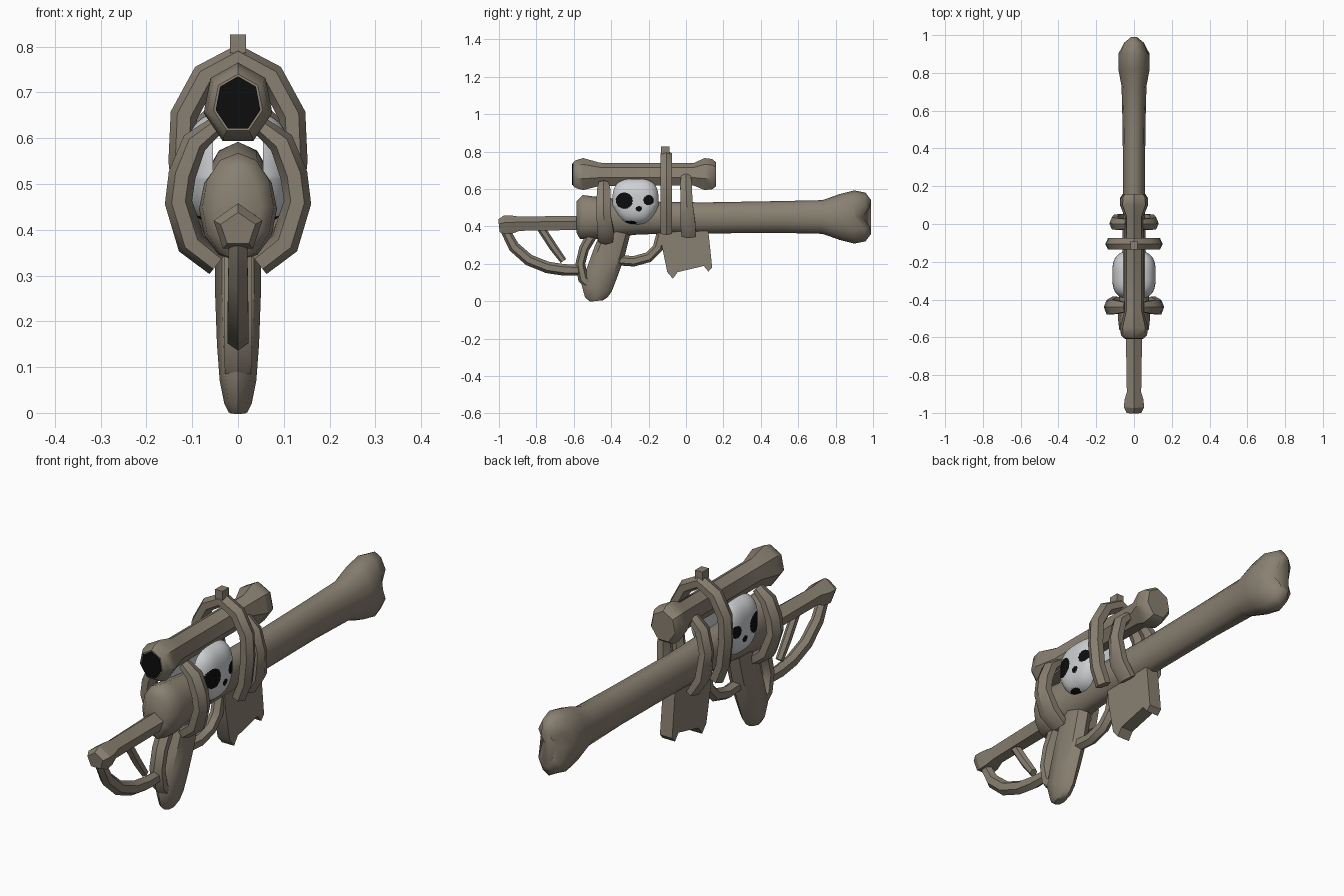
import bpy, bmesh, math
from mathutils import Vector

if "Cube" in bpy.data.objects:
    bpy.data.objects.remove(bpy.data.objects["Cube"])


def material(name, color):
    m = bpy.data.materials.new(name)
    m.use_nodes = True
    m.diffuse_color = (*color, 1)
    m.node_tree.nodes["Principled BSDF"].inputs["Base Color"].default_value = (*color, 1)
    return m


BONE = material("aged bone", (0.25, 0.215, 0.165))
PALE = material("pale skull", (0.62, 0.63, 0.65))
BLACK = material("black", (0.004, 0.004, 0.004))


def finish(name, bm, mats, mirror=False, angle=40):
    bmesh.ops.recalc_face_normals(bm, faces=bm.faces)
    mesh = bpy.data.meshes.new(name)
    bm.to_mesh(mesh)
    bm.free()
    ob = bpy.data.objects.new(name, mesh)
    bpy.context.collection.objects.link(ob)
    for m in mats:
        mesh.materials.append(m)
    if mirror:
        ob.modifiers.new("Mirror", 'MIRROR').use_mirror_merge = False
    bpy.ops.object.select_all(action='DESELECT')
    ob.select_set(True)
    bpy.context.view_layer.objects.active = ob
    bpy.ops.object.shade_smooth_by_angle(angle=math.radians(angle))
    return ob


def loft(stations, sides, side_axis):
    """Tube through (centre, half width on side_axis, half depth) stations."""
    bm = bmesh.new()
    u = Vector(side_axis)
    pts = [Vector(s[0]) for s in stations]
    rings = []
    for i, (c, a, b) in enumerate(stations):
        t = (pts[min(i + 1, len(pts) - 1)] - pts[max(i - 1, 0)]).normalized()
        v = u.cross(t).normalized()
        angles = [math.tau * k / sides for k in range(sides)]
        rings.append([bm.verts.new(pts[i] + u * a * math.sin(g) + v * b * math.cos(g))
                      for g in angles])
    for r, q in zip(rings, rings[1:]):
        for k in range(sides):
            n = (k + 1) % sides
            bm.faces.new((r[k], r[n], q[n], q[k]))
    bm.faces.new(rings[0])
    bm.faces.new(rings[-1])
    return bm


def tube(name, path, sides=6, mat=BONE, angle=40):
    """Part lying in the centre plane; path rows are y, z, half width, half depth."""
    bm = loft([((0, y, z), a, b) for y, z, a, b in path], sides, (1, 0, 0))
    return finish(name, bm, [mat], angle=angle)


def rib(name, path, mirror=True):
    """Curved rib around the body; path rows are x, y, z, half width in y, half depth."""
    bm = loft([((x, y, z), a, b) for x, y, z, a, b in path], 6, (0, 1, 0))
    return finish(name, bm, [BONE], mirror)


# Main long bone with a notched double knuckle at the back
body = loft([((0, y, z), a, b) for y, z, a, b in [
    (-0.585, 0.45, 0.05, 0.085), (-0.56, 0.45, 0.078, 0.118), (-0.5, 0.445, 0.085, 0.115),
    (-0.4, 0.445, 0.08, 0.105), (-0.25, 0.445, 0.064, 0.088), (0.1, 0.445, 0.058, 0.083),
    (0.5, 0.45, 0.06, 0.085), (0.73, 0.45, 0.066, 0.09), (0.82, 0.45, 0.083, 0.122),
    (0.9, 0.45, 0.083, 0.142), (0.96, 0.45, 0.06, 0.13), (0.99, 0.45, 0.03, 0.09)]],
    12, (1, 0, 0))
for v in body.verts:
    if v.co.y > 0.94:
        v.co.y -= 0.045 * (1 - min(1, abs(v.co.z - 0.45) / 0.06))
finish("main_bone", body, [BONE], angle=55)

# Upper sighting bone and its dark opening
tube("scope_bone", [(-0.605, 0.675, 0.055, 0.065), (-0.59, 0.675, 0.07, 0.078),
                    (-0.55, 0.675, 0.077, 0.09), (-0.46, 0.675, 0.052, 0.065),
                    (0.04, 0.675, 0.05, 0.063), (0.1, 0.675, 0.077, 0.09),
                    (0.14, 0.675, 0.075, 0.085), (0.16, 0.675, 0.06, 0.068)], 7)
tube("scope_opening", [(-0.609, 0.675, 0.05, 0.06), (-0.602, 0.675, 0.05, 0.06)], 7, BLACK)

# Front rod with a faceted tip
tube("front_rod", [(-1.0, 0.4, 0.04, 0.038), (-0.97, 0.403, 0.056, 0.055),
                   (-0.93, 0.405, 0.053, 0.053), (-0.89, 0.41, 0.04, 0.042),
                   (-0.54, 0.415, 0.046, 0.042)], 5, angle=25)

# Curved lower bones in the centre plane
tube("front_arc", [(-0.965, 0.375, 0.023, 0.025), (-0.92, 0.29, 0.025, 0.03),
                   (-0.84, 0.22, 0.026, 0.031), (-0.74, 0.18, 0.026, 0.031),
                   (-0.65, 0.167, 0.026, 0.031), (-0.56, 0.165, 0.022, 0.028)])
tube("arc_strut", [(-0.775, 0.39, 0.018, 0.022), (-0.71, 0.29, 0.018, 0.022),
                   (-0.655, 0.215, 0.016, 0.018)])
tube("grip", [(-0.37, 0.38, 0.05, 0.075), (-0.41, 0.26, 0.05, 0.085),
              (-0.45, 0.15, 0.046, 0.085), (-0.478, 0.07, 0.04, 0.083),
              (-0.48, 0.02, 0.03, 0.06), (-0.478, 0.001, 0.02, 0.035)], 8)
tube("grip_loop", [(-0.5, 0.36, 0.035, 0.03), (-0.545, 0.28, 0.035, 0.027),
                   (-0.565, 0.2, 0.035, 0.026), (-0.55, 0.12, 0.035, 0.028),
                   (-0.5, 0.07, 0.03, 0.03)])
tube("trigger_guard", [(-0.37, 0.22, 0.026, 0.028), (-0.28, 0.213, 0.026, 0.028),
                       (-0.2, 0.235, 0.026, 0.028), (-0.15, 0.285, 0.026, 0.028),
                       (-0.125, 0.38, 0.026, 0.028)])

# Ribs that bind the bones together
rib("front_rib", [(0.045, -0.44, 0.63, 0.03, 0.02), (0.095, -0.44, 0.59, 0.042, 0.028),
                  (0.122, -0.44, 0.52, 0.044, 0.03), (0.13, -0.44, 0.46, 0.044, 0.03),
                  (0.102, -0.43, 0.37, 0.052, 0.032), (0.045, -0.43, 0.325, 0.045, 0.028)])
half = [(0.072, 0.735), (0.118, 0.65), (0.122, 0.55), (0.11, 0.44), (0.08, 0.365)]
arch = [(-x, z) for x, z in reversed(half)] + [(0, 0.775)] + half
rib("middle_rib", [(x, -0.105, z, 0.036, 0.03) for x, z in arch], mirror=False)
rib("rear_rib", [(0.035, 0.0, 0.665, 0.03, 0.022), (0.08, 0.0, 0.62, 0.036, 0.028),
                 (0.103, 0.003, 0.53, 0.037, 0.028), (0.092, 0.01, 0.42, 0.046, 0.03),
                 (0.05, 0.015, 0.35, 0.045, 0.026)])

# Small sight nub on the middle rib
nub = bmesh.new()
bmesh.ops.create_cube(nub, size=1)
for v in nub.verts:
    v.co = (v.co.x * 0.036, v.co.y * 0.045 - 0.112, v.co.z * 0.04 + 0.806)
finish("sight_nub", nub, [BONE])

# Shoulder-blade shaped magazine plate
outline = [(-0.14, 0.4), (-0.13, 0.3), (-0.1, 0.155), (-0.07, 0.12), (-0.045, 0.155),
           (0.095, 0.188), (0.12, 0.158), (0.14, 0.18), (0.12, 0.37), (0.08, 0.4)]
mag = bmesh.new()
face = mag.faces.new([mag.verts.new((-0.03, y, z)) for y, z in outline])
ext = bmesh.ops.extrude_face_region(mag, geom=[face])
for v in ext["geom"]:
    if isinstance(v, bmesh.types.BMVert):
        v.co.x = 0.03
finish("magazine", mag, [BONE])

# Skull plates on both sides, with dark sockets chosen by position
CENTRE = Vector((0, -0.27, 0.532))
SIZE = Vector((0.115, 0.128, 0.127))
skull = bmesh.new()
bmesh.ops.create_icosphere(skull, subdivisions=6, radius=1)
for v in skull.verts:
    p = v.co.copy()
    p /= sum(abs(c) ** 3 for c in p) ** (1 / 3)
    p.y *= 1 - 0.35 * max(0, -p.z - 0.15)
    v.co = Vector([p[i] * SIZE[i] for i in range(3)]) + CENTRE
bmesh.ops.bisect_plane(skull, geom=skull.verts[:] + skull.edges[:] + skull.faces[:],
                       plane_co=(0.055, 0, 0), plane_no=(1, 0, 0), clear_inner=True)
bmesh.ops.holes_fill(skull, edges=[e for e in skull.edges if e.is_boundary], sides=0)
# centre y, centre z, half width, half height of each dark patch
SOCKETS = [(-0.33, 0.537, 0.045, 0.043), (-0.2, 0.54, 0.028, 0.027),
           (-0.252, 0.494, 0.016, 0.015), (-0.3, 0.418, 0.035, 0.012)]
for f in skull.faces:
    c = f.calc_center_median()
    dark = any(((c.y - y) / w) ** 2 + ((c.z - z) / h) ** 2 < 1 for y, z, w, h in SOCKETS)
    f.material_index = int(dark and c.x > 0.06)
finish("skull_plates", skull, [PALE, BLACK], mirror=True)
